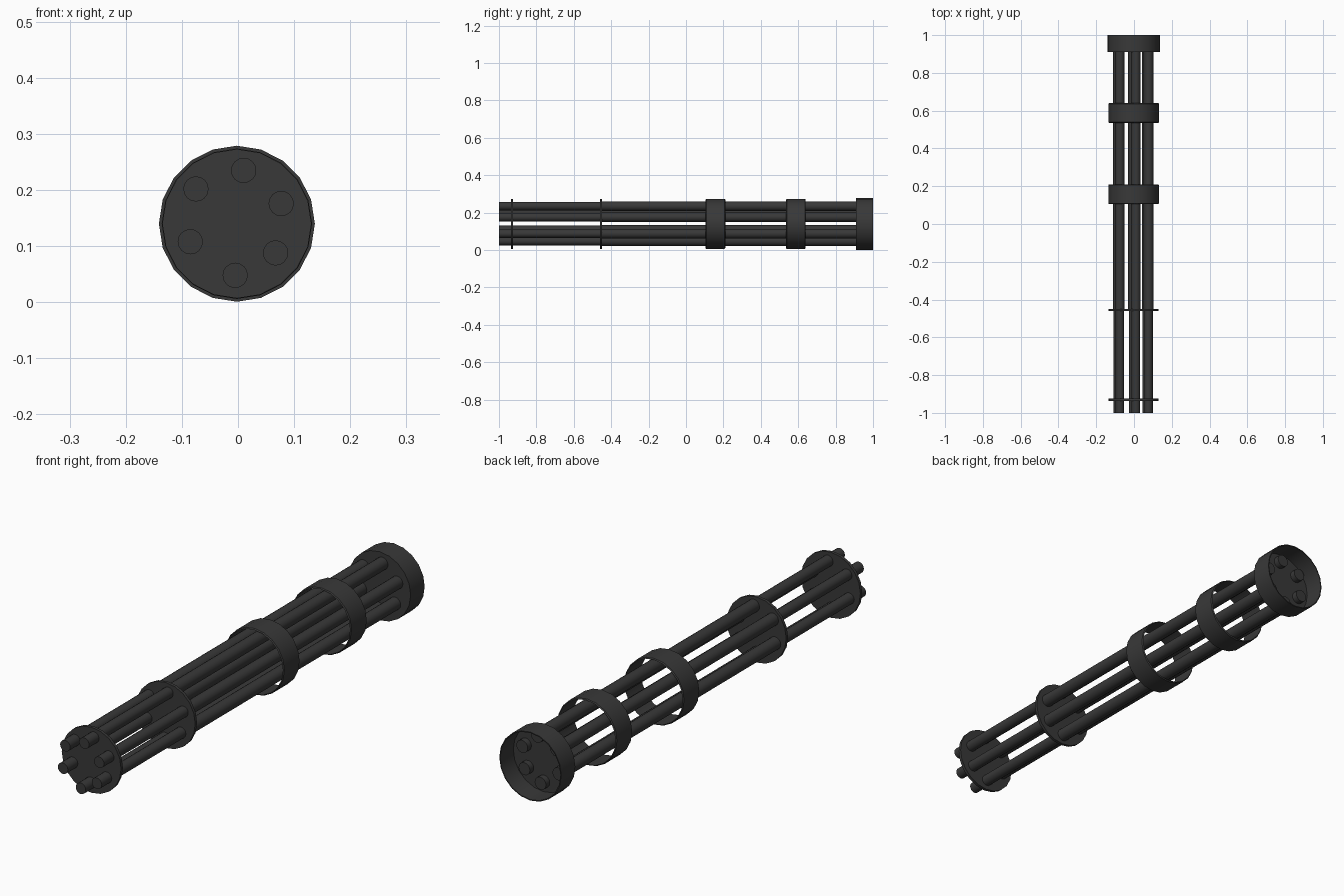
import bpy, bmesh, math

if "Cube" in bpy.data.objects:
    bpy.data.objects.remove(bpy.data.objects["Cube"])

CX, CZ = -0.002, 0.14   # main axis, running along y

metal = bpy.data.materials.new("dark gunmetal")
metal.diffuse_color = (0.04, 0.04, 0.04, 1)
metal.use_nodes = True
metal.node_tree.nodes["Principled BSDF"].inputs["Base Color"].default_value = metal.diffuse_color


def lathe(name, profile, sides, x=CX, z=CZ, closed=False):
    """Revolve (y, radius) points around an axis parallel to y."""
    bm = bmesh.new()
    rows = []
    for y, r in profile:
        if r == 0:
            rows.append([bm.verts.new((x, y, z))] * sides)
        else:
            rows.append([bm.verts.new((x + r * math.cos(2 * math.pi * i / sides), y,
                                       z + r * math.sin(2 * math.pi * i / sides)))
                         for i in range(sides)])
    pairs = list(zip(rows, rows[1:]))
    if closed:
        pairs.append((rows[-1], rows[0]))
    for a, b in pairs:
        for i in range(sides):
            j = (i + 1) % sides
            loop = list(dict.fromkeys([a[i], a[j], b[j], b[i]]))
            bm.faces.new(loop)
    bmesh.ops.recalc_face_normals(bm, faces=bm.faces)
    mesh = bpy.data.meshes.new(name)
    bm.to_mesh(mesh)
    bm.free()
    mesh.materials.append(metal)
    ob = bpy.data.objects.new(name, mesh)
    bpy.context.collection.objects.link(ob)
    bpy.ops.object.select_all(action='DESELECT')
    ob.select_set(True)
    bpy.context.view_layer.objects.active = ob
    bpy.ops.object.shade_smooth_by_angle(angle=math.radians(35))
    return ob


# Six barrels, slightly thicker behind the middle plate
spots = [(0.010, 0.235), (0.077, 0.176), (0.067, 0.088),
         (-0.005, 0.048), (-0.085, 0.108), (-0.075, 0.202)]
for n, (x, z) in enumerate(spots, 1):
    lathe(f"barrel_{n}",
          [(-1, 0), (-1, 0.0225), (-0.455, 0.0225), (-0.455, 0.0255),
           (0.94, 0.0255), (0.94, 0)], 16, x, z)

# Thin solid spacer plates
for name, y in (("front_plate", -0.93), ("middle_plate", -0.455)):
    lathe(name, [(y - 0.006, 0), (y - 0.006, 0.133), (y + 0.006, 0.133), (y + 0.006, 0)], 20)

# Open clamp bands
for name, y0, y1 in (("front_band", 0.105, 0.21), ("rear_band", 0.535, 0.64)):
    lathe(name, [(y0, 0.13), (y0 + 0.004, 0.134), (y1 - 0.004, 0.134), (y1, 0.13)],
          20, closed=True)

# Rear cup, open to the back
lathe("rear_cup", [(0.91, 0), (0.91, 0.139), (1, 0.139), (1, 0.135),
                   (0.916, 0.135), (0.916, 0)], 20)
